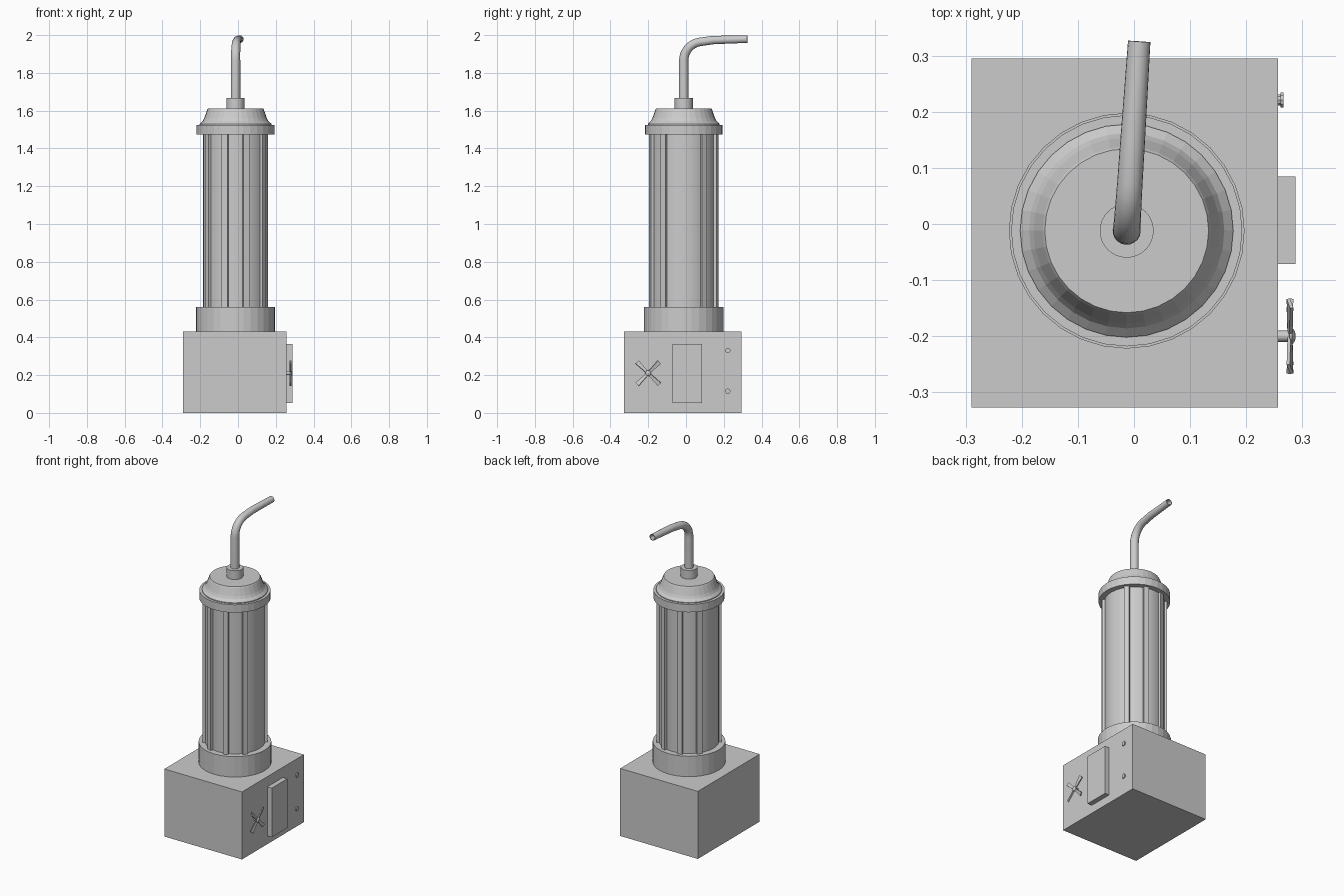
import bpy, bmesh, math
from mathutils import Vector, Matrix

if "Cube" in bpy.data.objects:
    bpy.data.objects.remove(bpy.data.objects["Cube"])

CX, CY = -0.013, -0.012   # axis of the column
SIDE = 0.257              # right wall of the base box


def finish(name, bm, smooth=None):
    bmesh.ops.recalc_face_normals(bm, faces=bm.faces)
    mesh = bpy.data.meshes.new(name)
    bm.to_mesh(mesh)
    bm.free()
    ob = bpy.data.objects.new(name, mesh)
    bpy.context.collection.objects.link(ob)
    if smooth:
        bpy.ops.object.select_all(action='DESELECT')
        ob.select_set(True)
        bpy.context.view_layer.objects.active = ob
        bpy.ops.object.shade_smooth_by_angle(angle=math.radians(smooth))
    return ob


def add_box(bm, lo, hi, matrix=Matrix()):
    lo, hi = Vector(lo), Vector(hi)
    m = matrix @ Matrix.Translation((lo + hi) / 2) @ Matrix.Diagonal((*(hi - lo), 1))
    return bmesh.ops.create_cube(bm, size=1, matrix=m)["verts"]


def box(name, lo, hi):
    bm = bmesh.new()
    add_box(bm, lo, hi)
    return finish(name, bm)


def lathe(name, profile, matrix, sides=32, smooth=None):
    """Spin an (r, z) profile around local z; ends are capped."""
    bm = bmesh.new()
    rings = [[bm.verts.new(matrix @ Vector((r * math.cos(2 * math.pi * i / sides),
                                            r * math.sin(2 * math.pi * i / sides), z)))
              for i in range(sides)] for r, z in profile]
    for a, b in zip(rings, rings[1:]):
        for i in range(sides):
            j = (i + 1) % sides
            bm.faces.new((a[i], a[j], b[j], b[i]))
    bm.faces.new(rings[0][::-1])
    bm.faces.new(rings[-1])
    return finish(name, bm, smooth)


axis = Matrix.Translation((CX, CY, 0))

# base box and its side panel
box("base_box", (-0.29, -0.327, 0), (SIDE, 0.295, 0.43))
box("side_panel", (SIDE - 0.01, -0.071, 0.052), (0.288, 0.085, 0.365))

# column, collars and flared cap
lathe("lower_collar", [(0.21, 0.425), (0.21, 0.56)], axis)
lathe("column", [(0.173, 0.55), (0.173, 1.48)], axis, smooth=30)
lathe("upper_collar", [(0.206, 1.475), (0.206, 1.525)], axis)
lathe("cap", [(0.19, 1.52), (0.19, 1.53), (0.174, 1.545), (0.166, 1.56),
              (0.15, 1.605), (0.146, 1.612)], axis)
lathe("pipe_socket", [(0.048, 1.605), (0.048, 1.668)], axis, smooth=30)

# column ribs: ten positions, the two sideways ones left plain
bm = bmesh.new()
for k in range(10):
    if k % 5:
        turn = axis @ Matrix.Rotation(k * math.radians(36), 4, 'Z')
        add_box(bm, (0.16, -0.016, 0.555), (0.188, 0.016, 1.48), turn)
finish("column_ribs", bm)

# bent pipe, tapering, with a hollow mouth
heading = Vector((0.066, 0.998, 0))
R = 0.10
path = [(0, 1.65, 0, 0.025)]
for i in range(9):
    t = math.radians(82) * i / 8
    path.append((R * (1 - math.cos(t)), 1.865 + R * math.sin(t), t, 0.025 - 0.0003 * i))
path += [(0.16, 1.974, math.radians(86), 0.022),
         (0.338, 1.979, math.radians(89), 0.02),
         (0.338, 1.979, math.radians(89), 0.016),
         (0.29, 1.978, math.radians(89), 0.016)]
side = heading.cross(Vector((0, 0, 1)))
bm = bmesh.new()
rings = []
for d, z, t, r in path:
    centre = Vector((CX, CY, z)) + heading * d
    up = heading * -math.cos(t) + Vector((0, 0, math.sin(t)))
    rings.append([bm.verts.new(centre + r * (side * math.cos(a) + up * math.sin(a)))
                  for a in (2 * math.pi * i / 20 for i in range(20))])
for a, b in zip(rings, rings[1:]):
    for i in range(20):
        j = (i + 1) % 20
        bm.faces.new((a[i], a[j], b[j], b[i]))
bm.faces.new(rings[0])
bm.faces.new(rings[-1])
finish("outlet_pipe", bm, smooth=35)

# valve handle: stem, domed hub and four flared, slightly pitched blades
to_side = Matrix.Rotation(math.pi / 2, 4, 'Y')
valve = Matrix.Translation((SIDE, -0.2, 0.21)) @ to_side
lathe("valve_stem", [(0.01, -0.005), (0.01, 0.02), (0.016, 0.02), (0.015, 0.025),
                     (0.01, 0.029), (0.004, 0.031)], valve, sides=12, smooth=35)
bm = bmesh.new()
for k in range(4):
    m = valve @ Matrix.Rotation(math.radians(45 + 90 * k), 4, 'Z') \
        @ Matrix.Translation((0, 0, 0.021)) @ Matrix.Rotation(math.radians(15), 4, 'X')
    verts = add_box(bm, (0.005, -0.006, -0.003), (0.083, 0.006, 0.003))
    for v in verts:
        if v.co.x > 0.05:
            v.co.y *= 2
        v.co = m @ v.co
finish("valve_blades", bm)

# two bolts near the back edge
for i, z in enumerate((0.115, 0.33)):
    lathe(f"bolt_{i + 1}", [(0.01, -0.005), (0.01, 0.004), (0.014, 0.004), (0.014, 0.009)],
          Matrix.Translation((SIDE, 0.221, z)) @ to_side, sides=10)
